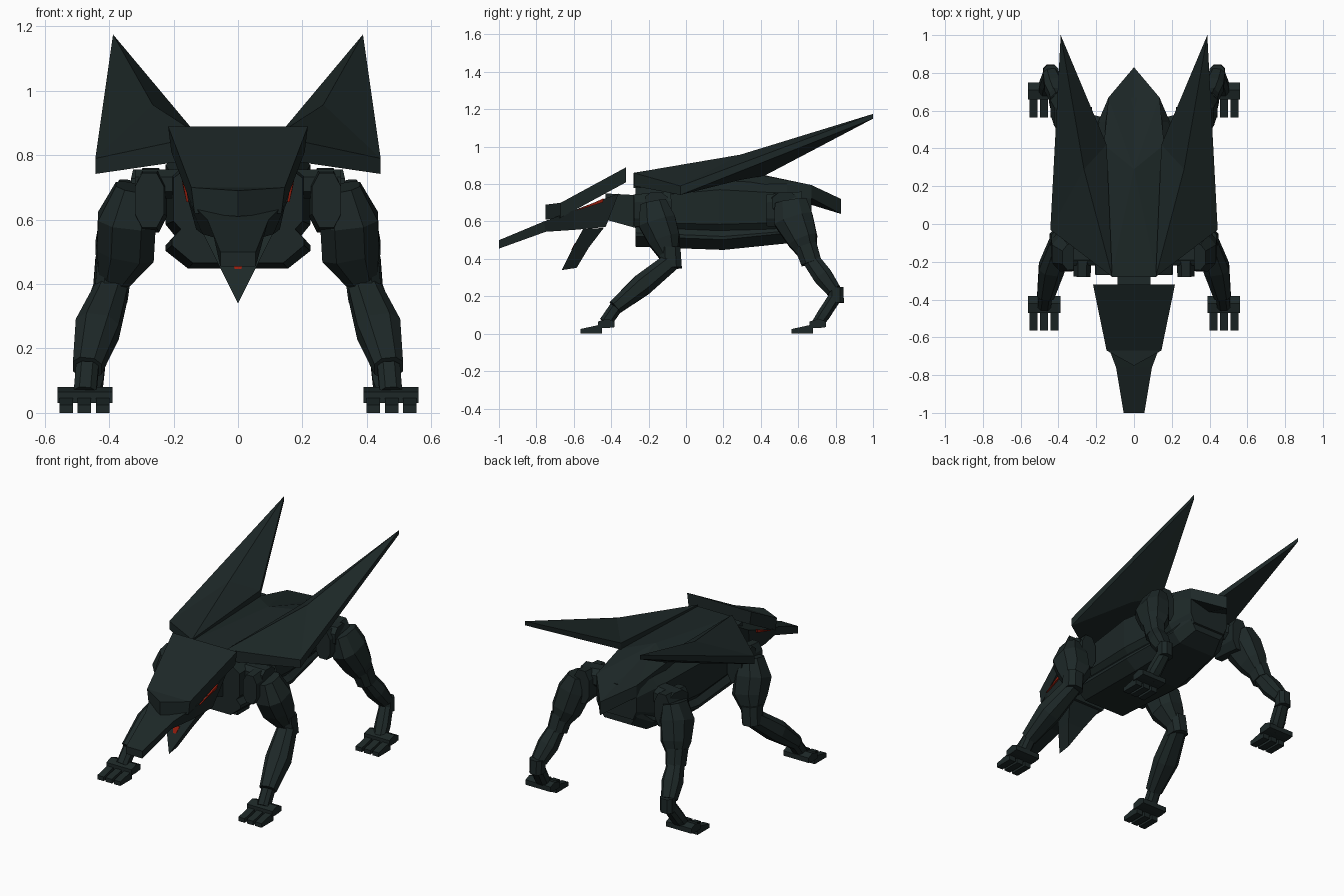
import bpy, bmesh
from mathutils import Vector


def material(name, rgb):
    m = bpy.data.materials.new(name)
    m.diffuse_color = (*rgb, 1)
    return m


ARMOUR = material("dark_armour", (0.0122, 0.0208, 0.0205))
RED = material("glow_red", (0.30, 0.012, 0.004))


def build(name, verts, faces, mirror=False, mat=ARMOUR):
    me = bpy.data.meshes.new(name)
    me.from_pydata([tuple(v) for v in verts], [], faces)
    bm = bmesh.new()
    bm.from_mesh(me)
    bmesh.ops.recalc_face_normals(bm, faces=bm.faces)
    bm.to_mesh(me)
    bm.free()
    me.materials.append(mat)
    ob = bpy.data.objects.new(name, me)
    bpy.context.collection.objects.link(ob)
    if mirror:
        mod = ob.modifiers.new("mirror", 'MIRROR')
        mod.use_mirror_merge = False
    return ob


def loft(name, rings, mirror=False, mat=ARMOUR):
    """Skin a list of equal-length rings and cap both ends."""
    n = len(rings[0])
    verts = [v for r in rings for v in r]
    faces = [(k * n + i, k * n + (i + 1) % n, (k + 1) * n + (i + 1) % n, (k + 1) * n + i)
             for k in range(len(rings) - 1) for i in range(n)]
    faces += [tuple(range(n)), tuple(range(len(verts) - n, len(verts)))]
    return build(name, verts, faces, mirror, mat)


def slab(name, top, offsets, faces, rim, mirror=False, mat=ARMOUR):
    """Thick plate: top points, a backward offset for each, faces, rim length."""
    n = len(top)
    verts = [Vector(p) for p in top]
    verts += [Vector(p) + Vector(o) for p, o in zip(top, offsets)]
    fs = list(faces) + [tuple(i + n for i in f) for f in faces]
    fs += [(i, (i + 1) % rim, (i + 1) % rim + n, i + n) for i in range(rim)]
    return build(name, verts, fs, mirror, mat)


def limb(name, stations, c=0.5):
    """Mirrored eight-sided limb; station = (x, y, z, half width, half depth)."""
    pts = [Vector(s[:3]) for s in stations]
    rings = []
    for i, s in enumerate(stations):
        d = (pts[min(i + 1, len(pts) - 1)] - pts[max(i - 1, 0)]).normalized()
        ref = Vector((1, 0, 0)) if abs(d.x) < 0.9 else Vector((0, 0, 1))
        u = (ref - d * ref.dot(d)).normalized()
        v = d.cross(u)
        rings.append([pts[i] + u * a * s[3] + v * b * s[4] for a, b in
                      ((1, -c), (1, c), (c, 1), (-c, 1), (-1, c), (-1, -c), (-c, -1), (c, -1))])
    return loft(name, rings, True)


def down(*depths):
    return [(0, 0, -d) for d in depths]


def body_ring(y, w, wt, wb, zt, zb):
    """Eight-sided body section with narrowed top and bottom."""
    a, b = zt - 0.05, zb + 0.055
    return [(wt, y, zt), (w, y, a), (w, y, b), (wb, y, zb),
            (-wb, y, zb), (-w, y, b), (-w, y, a), (-wt, y, zt)]


# torso and belly plate
loft("torso", [body_ring(-0.27, 0.20, 0.13, 0.15, 0.78, 0.54),
               body_ring(0.18, 0.225, 0.16, 0.18, 0.82, 0.53),
               body_ring(0.54, 0.19, 0.15, 0.15, 0.80, 0.54),
               body_ring(0.67, 0.135, 0.12, 0.11, 0.77, 0.58)])
loft("belly", [body_ring(-0.27, 0.205, 0.16, 0.14, 0.59, 0.465),
               body_ring(0.20, 0.225, 0.18, 0.155, 0.57, 0.448),
               body_ring(0.56, 0.175, 0.15, 0.125, 0.60, 0.485),
               body_ring(0.66, 0.125, 0.10, 0.09, 0.69, 0.54)])

# back shell running to the pointed tail
slab("back_shell",
     [(0.12, -0.28, 0.85), (0.16, 0.42, 0.845), (0.135, 0.67, 0.795), (0, 0.83, 0.72),
      (-0.135, 0.67, 0.795), (-0.16, 0.42, 0.845), (-0.12, -0.28, 0.85), (0, 0.29, 0.875)],
     down(0.07, 0.07, 0.07, 0.08, 0.07, 0.07, 0.07, 0.07),
     [(0, 1, 7), (1, 2, 7), (2, 3, 7), (3, 4, 7), (4, 5, 7), (5, 6, 7), (6, 0, 7)], 7)

# swept wings: inner front, outer corner, tip, inner back, ridge
slab("wing",
     [(0.115, -0.28, 0.86), (0.443, -0.03, 0.79), (0.388, 1.0, 1.175),
      (0.145, 0.42, 0.885), (0.265, 0.29, 0.957)],
     down(0.07, 0.048, 0.025, 0.04, 0.135),
     [(0, 1, 4), (1, 2, 4), (2, 3, 4), (3, 0, 4)], 4, mirror=True)

# neck
loft("neck", [[(0.08, -0.43, 0.75), (0.08, -0.43, 0.61), (-0.08, -0.43, 0.61), (-0.08, -0.43, 0.75)],
              [(0.09, -0.25, 0.74), (0.09, -0.25, 0.56), (-0.09, -0.25, 0.56), (-0.09, -0.25, 0.74)]])

# head and snout: top y, z, half width, then bottom y, z, half width
head = [(-0.36, 0.75, 0.17, -0.43, 0.57, 0.13), (-0.60, 0.66, 0.155, -0.60, 0.555, 0.11),
        (-0.76, 0.60, 0.095, -0.75, 0.545, 0.075), (-1.0, 0.50, 0.055, -1.0, 0.455, 0.055)]
loft("head", [[(wt, yt, zt), (wb, yb, zb), (-wb, yb, zb), (-wt, yt, zt)]
              for yt, zt, wt, yb, zb, wb in head])

# brow shield over the head
slab("brow_shield",
     [(0.217, -0.32, 0.89), (0.145, -0.67, 0.70), (0, -0.75, 0.69),
      (-0.145, -0.67, 0.70), (-0.217, -0.32, 0.89)],
     [(-0.01 * s, 0, -0.08) for s in (1, 1, 0, -1, -1)],
     [(0, 1, 3, 4), (1, 2, 3)], 5)

# eyes
slab("eye", [(0.160, -0.595, 0.655), (0.174, -0.44, 0.724), (0.171, -0.445, 0.702)],
     [(-0.009, 0, 0)] * 3, [(0, 1, 2)], 3, mirror=True, mat=RED)

# lower jaw and tongue
slab("jaw",
     [(0.11, -0.55, 0.56), (0.055, -0.61, 0.45), (0, -0.665, 0.34),
      (-0.055, -0.61, 0.45), (-0.11, -0.55, 0.56)],
     [(0, 0.11, 0.005), (0, 0.09, 0.01), (0, 0.08, 0.012), (0, 0.09, 0.01), (0, 0.11, 0.005)],
     [(0, 1, 3, 4), (1, 2, 3)], 5)
slab("tongue", [(0.022, -0.594, 0.485), (0.01, -0.614, 0.447), (-0.01, -0.614, 0.447), (-0.022, -0.594, 0.485)],
     [(0, 0.008, 0)] * 4, [(0, 1, 2, 3)], 4, mat=RED)

# front legs
limb("shoulder_block", [(0.275, -0.28, 0.66, 0.045, 0.085), (0.27, -0.08, 0.66, 0.05, 0.10)])
limb("shoulder_axle", [(0.17, -0.16, 0.71, 0.045, 0.06), (0.32, -0.16, 0.71, 0.045, 0.06)])
limb("upper_arm", [(0.325, -0.175, 0.70, 0.055, 0.07), (0.345, -0.155, 0.60, 0.09, 0.10),
                   (0.35, -0.115, 0.50, 0.09, 0.085), (0.385, -0.09, 0.415, 0.05, 0.05)])
limb("elbow", [(0.383, -0.085, 0.46, 0.055, 0.055), (0.395, -0.08, 0.35, 0.052, 0.058)])
limb("forearm", [(0.39, -0.08, 0.385, 0.05, 0.05), (0.437, -0.235, 0.26, 0.068, 0.06),
                 (0.468, -0.38, 0.14, 0.045, 0.04)])
limb("wrist", [(0.468, -0.375, 0.14, 0.035, 0.035), (0.475, -0.43, 0.06, 0.035, 0.035)])

# hind legs
limb("hip_block", [(0.272, 0.43, 0.66, 0.048, 0.085), (0.272, 0.62, 0.66, 0.05, 0.10)])
limb("hip_axle", [(0.15, 0.50, 0.70, 0.055, 0.06), (0.32, 0.53, 0.70, 0.055, 0.07)])
limb("thigh", [(0.32, 0.56, 0.705, 0.05, 0.085), (0.345, 0.575, 0.61, 0.08, 0.105),
               (0.37, 0.625, 0.50, 0.075, 0.08), (0.39, 0.65, 0.43, 0.045, 0.05)])
limb("knee", [(0.388, 0.64, 0.47, 0.055, 0.06), (0.40, 0.67, 0.38, 0.05, 0.055)])
limb("shin", [(0.40, 0.665, 0.40, 0.042, 0.045), (0.42, 0.73, 0.31, 0.055, 0.052),
              (0.44, 0.79, 0.23, 0.042, 0.04)])
limb("ankle", [(0.44, 0.802, 0.25, 0.04, 0.04), (0.442, 0.802, 0.165, 0.04, 0.042)])
limb("hind_pastern", [(0.442, 0.80, 0.20, 0.035, 0.035), (0.46, 0.735, 0.10, 0.042, 0.035),
                      (0.47, 0.70, 0.05, 0.035, 0.03)])

# feet with three toes each
for part, y in (("front", -0.47), ("hind", 0.66)):
    slab(part + "_foot", [(0.39, y, 0.065), (0.56, y, 0.065), (0.56, y + 0.05, 0.08),
                          (0.56, y + 0.088, 0.065), (0.39, y + 0.088, 0.065), (0.39, y + 0.05, 0.08)],
         down(0.035, 0.035, 0.05, 0.03, 0.03, 0.05), [(0, 1, 2, 5), (2, 3, 4, 5)], 6, mirror=True)
    for i, x in enumerate((0.42, 0.477, 0.533)):
        slab(f"{part}_toe_{i + 1}",
             [(x - 0.021, y - 0.095, 0.025), (x + 0.021, y - 0.095, 0.025),
              (x + 0.021, y + 0.02, 0.05), (x - 0.021, y + 0.02, 0.05)],
             down(0.025, 0.025, 0.05, 0.05), [(0, 1, 2, 3)], 4, mirror=True)
